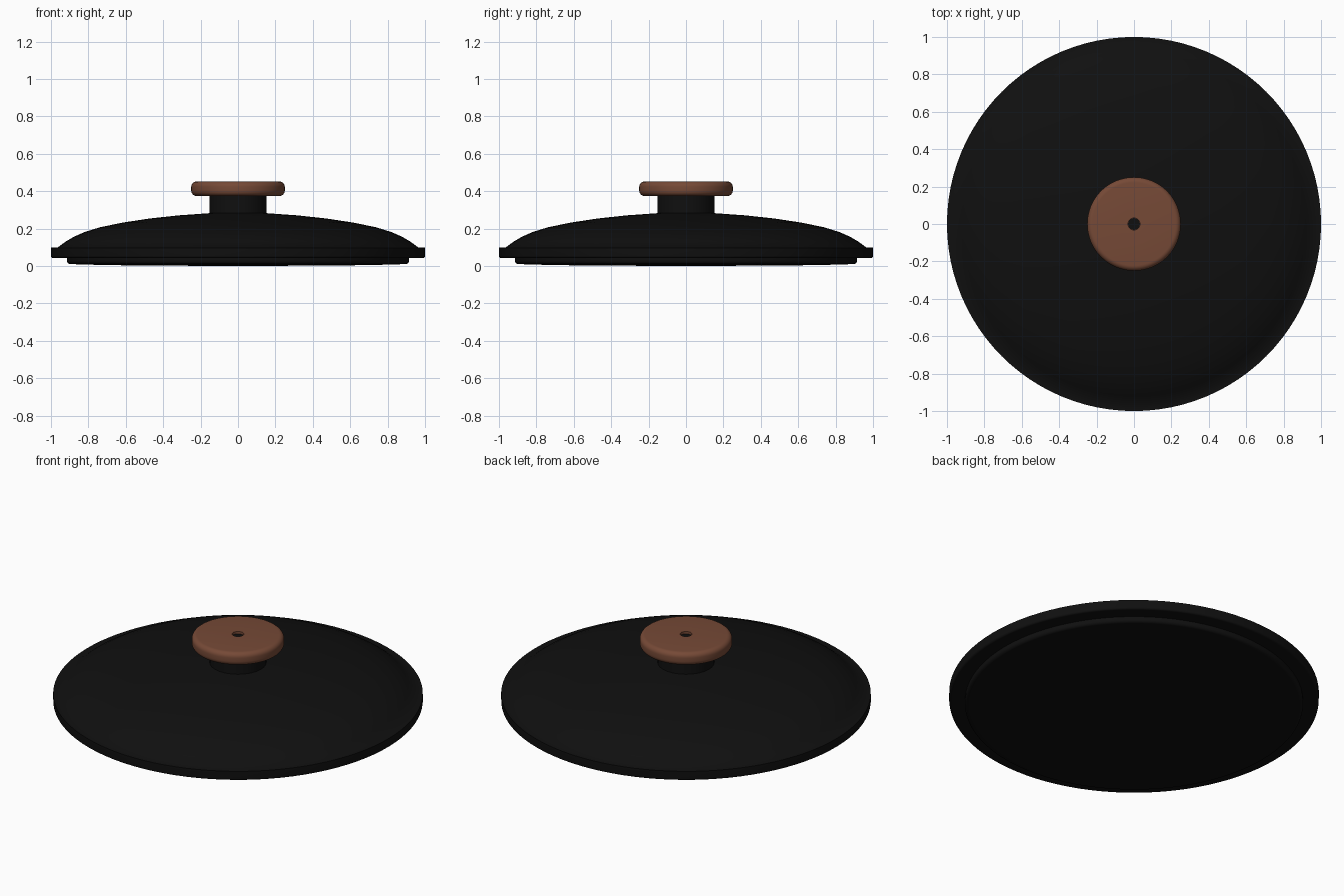
import bpy, bmesh, math

if "Cube" in bpy.data.objects:
    bpy.data.objects.remove(bpy.data.objects["Cube"])


def material(name, rgb):
    m = bpy.data.materials.new(name)
    m.diffuse_color = (*rgb, 1)
    m.use_nodes = True
    m.node_tree.nodes["Principled BSDF"].inputs["Base Color"].default_value = m.diffuse_color
    return m


black = material("black enamel", (0.005, 0.005, 0.005))
brown = material("brown wood", (0.18, 0.067, 0.037))


def lathe(name, profile, mat, n=96):
    """Revolve (radius, z) points, ordered bottom to top, into a closed solid."""
    bm = bmesh.new()
    rings = []
    for r, z in profile:
        if r == 0:
            rings.append([bm.verts.new((0, 0, z))] * n)
        else:
            rings.append([bm.verts.new((r * math.cos(2 * math.pi * i / n),
                                        r * math.sin(2 * math.pi * i / n), z)) for i in range(n)])
    for a, b in zip(rings, rings[1:]):
        for i in range(n):
            j = (i + 1) % n
            quad = list(dict.fromkeys((a[i], a[j], b[j], b[i])))
            bm.faces.new(quad)
    bmesh.ops.recalc_face_normals(bm, faces=bm.faces[:])
    me = bpy.data.meshes.new(name)
    bm.to_mesh(me)
    bm.free()
    me.materials.append(mat)
    ob = bpy.data.objects.new(name, me)
    bpy.context.collection.objects.link(ob)
    bpy.ops.object.select_all(action='DESELECT')
    ob.select_set(True)
    bpy.context.view_layer.objects.active = ob
    bpy.ops.object.shade_smooth_by_angle(angle=math.radians(35))
    return ob


def corner(cx, cz, r, a0, a1, steps=6):
    """Rounded corner points between two angles in degrees."""
    return [(cx + r * math.cos(math.radians(a0 + (a1 - a0) * k / steps)),
             cz + r * math.sin(math.radians(a0 + (a1 - a0) * k / steps))) for k in range(steps + 1)]


# Lid: slightly bulged base, seating lip, rim flange, dome
lathe("lid", [(0, 0), (0.6, 0.004), (0.82, 0.008)]
      + corner(0.897, 0.029, 0.018, -90, 0)
      + [(0.915, 0.043)]
      + corner(0.988, 0.055, 0.012, -90, 0)
      + [(1.0, 0.098), (0.965, 0.099), (0.92, 0.132), (0.875, 0.158), (0.82, 0.182),
         (0.74, 0.207), (0.62, 0.232), (0.475, 0.254), (0.32, 0.271), (0.15, 0.283),
         (0, 0.286)], black)

# Neck under the knob
lathe("knob_neck", [(0, 0.27), (0.153, 0.27), (0.153, 0.38), (0, 0.38)], black)

# Wooden knob with a small recess on top
lathe("knob", [(0, 0.375)]
      + corner(0.222, 0.403, 0.028, -90, 0)
      + corner(0.222, 0.424, 0.028, 0, 90)
      + [(0.032, 0.452), (0.032, 0.434), (0, 0.434)], brown)

# Dark screw head in the recess
lathe("knob_screw", [(0, 0.43), (0.0315, 0.43), (0.0315, 0.438), (0, 0.438)], black, 32)
